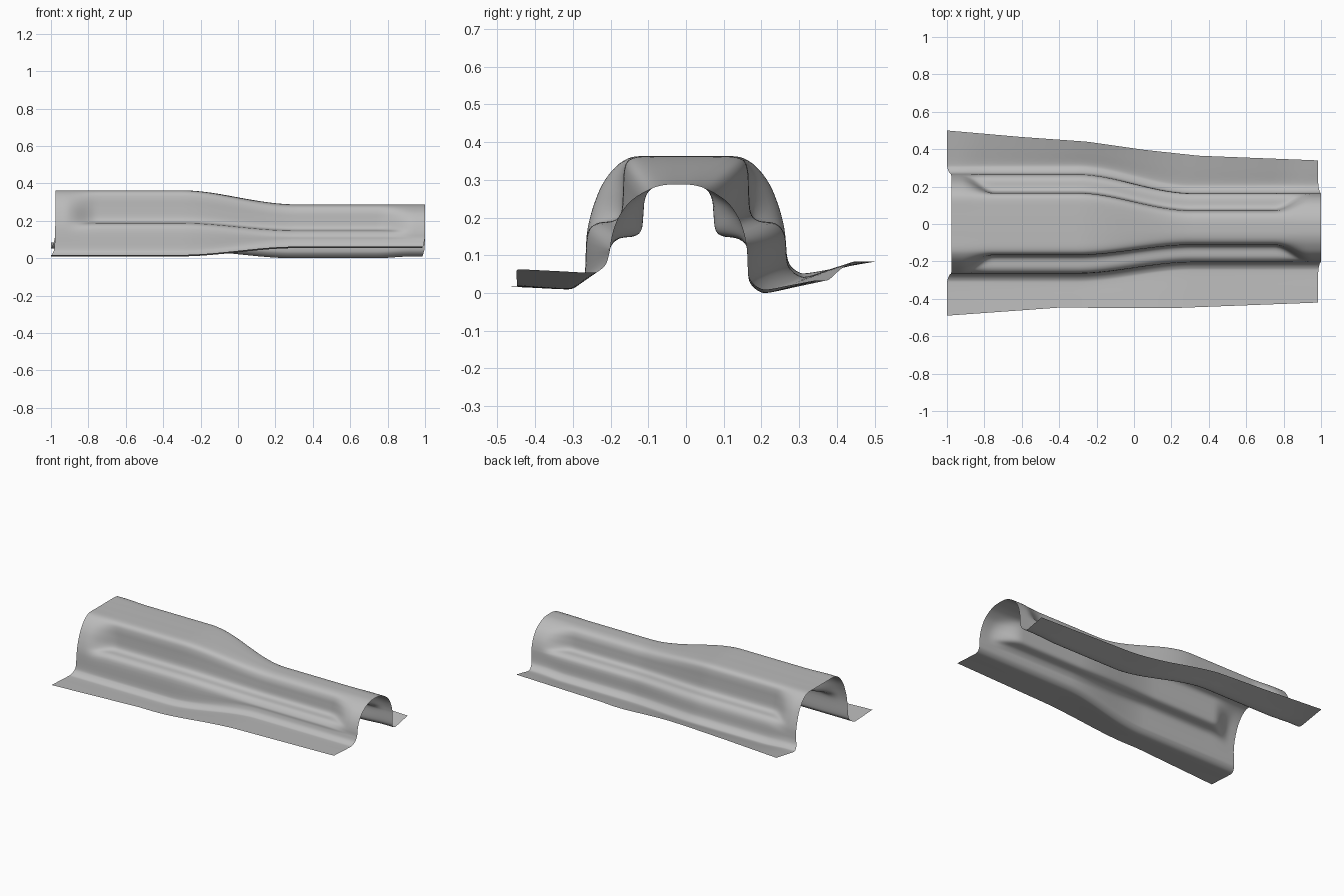
import bpy, bmesh
from mathutils import Vector

if "Cube" in bpy.data.objects:
    bpy.data.objects.remove(bpy.data.objects["Cube"], do_unlink=True)

# Half sections as (distance from centre line, height): plain arch and beaded wall
WIDE_PLAIN = [(0, .365), (.07, .365), (.135, .364), (.17, .35), (.2, .322), (.225, .284),
              (.243, .24), (.255, .2), (.262, .165), (.265, .13)]
WIDE_BEAD = [(0, .365), (.07, .365), (.13, .363), (.156, .35), (.165, .32), (.167, .27),
             (.172, .215), (.192, .194), (.238, .186), (.262, .155)]
SLIM_PLAIN = [(0, .29), (.04, .288), (.075, .278), (.105, .262), (.13, .243), (.15, .218),
              (.165, .19), (.175, .16), (.18, .135), (.182, .115)]
SLIM_BEAD = [(0, .29), (.035, .289), (.062, .283), (.08, .27), (.09, .245), (.093, .21),
             (.098, .17), (.116, .153), (.158, .146), (.182, .122)]
# Rounded foot as (outward, upward) from the wall bottom
FOOT = [(.003, .045), (.012, .02), (.033, .003), (.058, 0)]
# Flange outer edge: x station and distance from the centre plane
EDGE_FRONT = [(-1, .49), (-.4, .447), (.2, .45), (1, .42)]
EDGE_BACK = [(-1, .5), (-.6, .465), (-.25, .44), (.05, .397), (.35, .365), (1, .34)]


def mix(a, b, t):
    return a + (b - a) * t


def smooth(lo, hi, x):
    t = min(max((x - lo) / (hi - lo), 0), 1)
    return t * t * (3 - 2 * t)


def lookup(table, x):
    for (x0, v0), (x1, v1) in zip(table, table[1:]):
        if x <= x1:
            return mix(v0, v1, (x - x0) / (x1 - x0))
    return table[-1][1]


def spline(points, steps):
    """Curve through all points, evenly divided between them."""
    pts = [2 * points[0] - points[1]] + points + [2 * points[-1] - points[-2]]
    out = []
    for a, b, c, d in zip(pts, pts[1:], pts[2:], pts[3:]):
        for k in range(steps):
            t = k / steps
            out.append(.5 * (2 * b + (c - a) * t + (2 * a - 5 * b + 4 * c - d) * t * t
                             + (3 * b - a - 3 * c + d) * t ** 3))
    return out + [points[-1]]


def half_section(x, side):
    """Control points from the crown to the flange edge, side -1 front, 1 back."""
    slim = smooth(-.31, .31, x)
    bead = smooth(-.95, -.77, x) * (1 - smooth(.75, .94, x))
    centre = mix(0, -.02, slim)
    pts = []
    for wp, wb, sp, sb in zip(WIDE_PLAIN, WIDE_BEAD, SLIM_PLAIN, SLIM_BEAD):
        wide = Vector(wp).lerp(Vector(wb), bead)
        narrow = Vector(sp).lerp(Vector(sb), bead)
        pts.append(wide.lerp(narrow, slim))
    if side < 0:
        base, edge_z, edge = mix(.012, .056, slim), mix(.02, .064, slim), lookup(EDGE_FRONT, x)
    else:
        base = mix(.055, .012, slim) - .009 * bead
        edge_z, edge = mix(.085, .035, slim), lookup(EDGE_BACK, x)
    wall = mix(.265, .182, slim)
    pts += [Vector((wall + o, base + u)) for o, u in FOOT]
    tip = Vector((edge - side * centre, edge_z))
    pts += [pts[-1].lerp(tip, .5), tip]
    result = []
    for i, p in enumerate(pts):
        # The tunnel ends are trimmed slightly differently from the flange ends
        h = 1 - smooth(9, 13, i)
        px = x * (1 - (.025 * h if x < 0 else .015 * (1 - h)))
        px += .004 * h * (1 - p.y / .365) * (-1 if x < -.9 else 0)
        result.append(Vector((px, centre + side * p.x, p.y)))
    return result


# Pressed tunnel panel lofted along its length
bm = bmesh.new()
N = 100
rows = []
for i in range(N + 1):
    x = -1 + 2 * i / N
    front, back = half_section(x, -1), half_section(x, 1)
    line = spline(front[::-1] + back[1:], 4)
    rows.append([bm.verts.new(p) for p in line])
for r0, r1 in zip(rows, rows[1:]):
    for j in range(len(r0) - 1):
        bm.faces.new((r0[j], r1[j], r1[j + 1], r0[j + 1])).smooth = True
low = min(v.co.z for v in bm.verts)
bmesh.ops.translate(bm, verts=bm.verts, vec=(0, 0, -low))
mesh = bpy.data.meshes.new("tunnel_panel")
bm.to_mesh(mesh)
bm.free()
panel = bpy.data.objects.new("tunnel_panel", mesh)
bpy.context.collection.objects.link(panel)

# Bare sheet metal colour
mat = bpy.data.materials.new("sheet_metal_grey")
mat.use_nodes = True
colour = (.5, .5, .5, 1)
mat.diffuse_color = colour
mat.node_tree.nodes["Principled BSDF"].inputs["Base Color"].default_value = colour
mesh.materials.append(mat)
